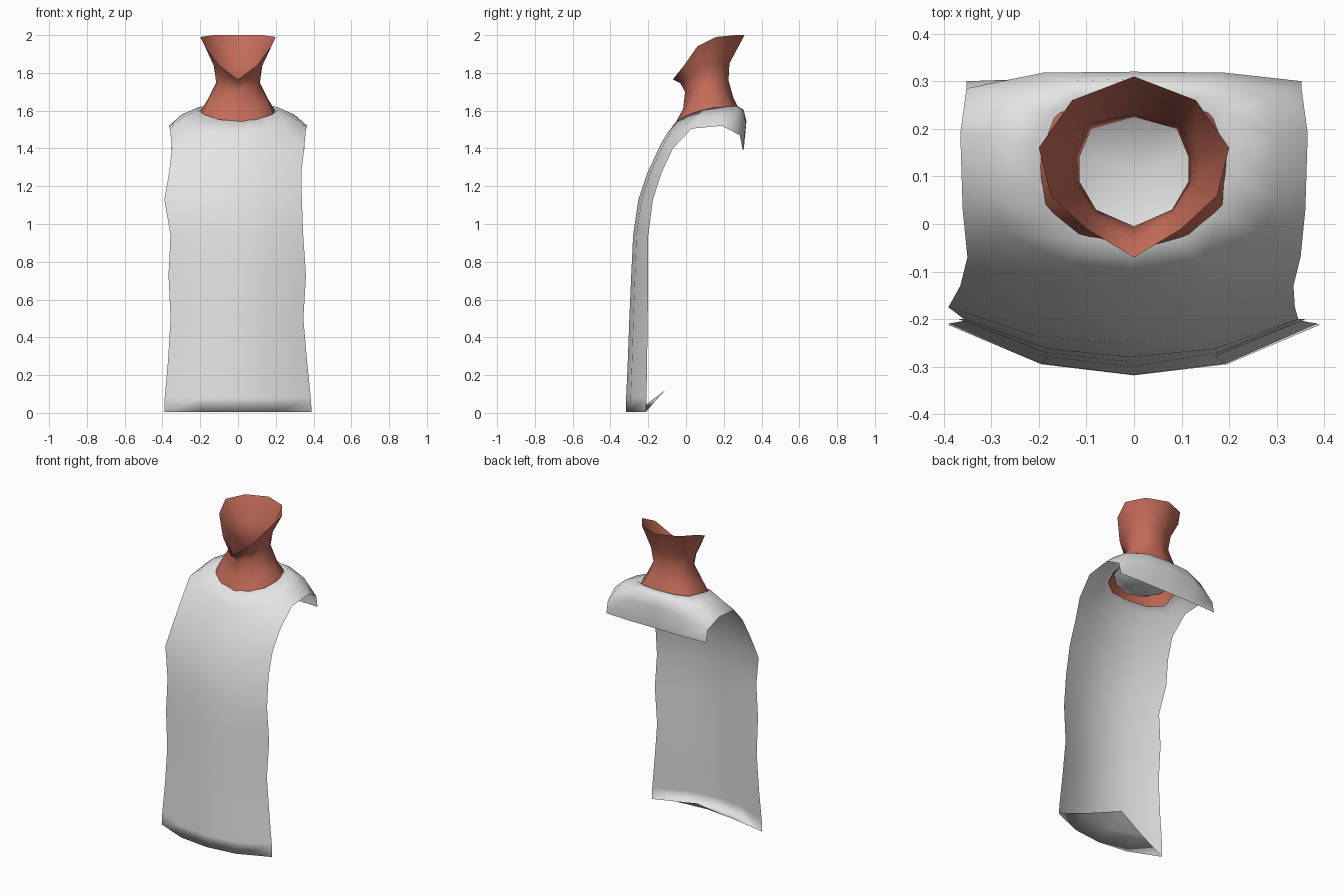
import bpy, bmesh

cube = bpy.data.objects.get("Cube")
if cube:
    bpy.data.objects.remove(cube, do_unlink=True)


def material(name, rgb):
    m = bpy.data.materials.new(name)
    m.use_nodes = True
    m.diffuse_color = (*rgb, 1)
    m.node_tree.nodes["Principled BSDF"].inputs["Base Color"].default_value = (*rgb, 1)
    return m


cloth_grey = material("cloth_grey", (0.78, 0.78, 0.78))
skin_red = material("skin_red", (0.55, 0.15, 0.10))


def full_ring(bm, half):
    """Closed ring from a half (+x) outline running front centre to back centre."""
    pts = list(half) + [(-x, y, z) for x, y, z in half[-2:0:-1]]
    return [bm.verts.new(p) for p in pts]


def bridge(bm, a, b, closed=True):
    n = len(a)
    for i in range(n if closed else n - 1):
        j = (i + 1) % n
        bm.faces.new((a[i], a[j], b[j], b[i]))


def finish(bm, name, mat):
    me = bpy.data.meshes.new(name)
    bm.normal_update()
    bm.to_mesh(me)
    bm.free()
    me.materials.append(mat)
    me.polygons.foreach_set("use_smooth", [True] * len(me.polygons))
    ob = bpy.data.objects.new(name, me)
    bpy.context.collection.objects.link(ob)
    return ob


# Neck: open tube flaring to the shoulders and up to the jaw line
bm = bmesh.new()
neck_halves = [
    [(0, -.07, 1.51), (.13, -.04, 1.50), (.215, .02, 1.51),
     (.215, .15, 1.57), (.17, .24, 1.585), (0, .285, 1.60)],
    [(0, -.015, 1.61), (.10, .0, 1.62), (.16, .06, 1.65),
     (.16, .15, 1.66), (.12, .22, 1.66), (0, .25, 1.67)],
    [(0, -.005, 1.70), (.08, .03, 1.72), (.115, .09, 1.74),
     (.115, .14, 1.75), (.09, .20, 1.76), (0, .225, 1.76)],
    [(0, -.03, 1.745), (.085, .02, 1.78), (.125, .08, 1.83),
     (.13, .14, 1.85), (.10, .21, 1.85), (0, .23, 1.85)],
    [(0, -.07, 1.765), (.10, -.01, 1.84), (.175, .06, 1.94),
     (.20, .16, 1.99), (.13, .26, 2.0), (0, .31, 2.0)],
]
rings = [full_ring(bm, h) for h in neck_halves]
for a, b in zip(rings, rings[1:]):
    bridge(bm, a, b)
finish(bm, "neck", skin_red)

# Tabard: yoke rings from the neck opening out to the shoulder edge
bm = bmesh.new()
rim_half = [(0, -.05, 1.545), (.10, -.035, 1.553), (.18, .015, 1.58), (.213, .09, 1.605),
            (.207, .17, 1.62), (.185, .235, 1.622), (.11, .265, 1.625), (0, .275, 1.625)]
mid_half = [(0, -.10, 1.48), (.14, -.08, 1.485), (.27, -.02, 1.50), (.30, .06, 1.56),
            (.30, .18, 1.578), (.28, .265, 1.575), (.15, .30, 1.60), (0, .305, 1.605)]
edge_half = [(0, -.135, 1.42), (.18, -.12, 1.42), (.35, -.07, 1.40), (.36, .03, 1.505),
             (.365, .19, 1.52), (.352, .285, 1.47), (.19, .318, 1.53), (0, .32, 1.545)]
rim, mid, edge = (full_ring(bm, h) for h in (rim_half, mid_half, edge_half))
bridge(bm, mid, rim)
bridge(bm, edge, mid)

# Lining closing the cloth beneath the neck
inner = full_ring(bm, [(x * .7, .11 + (y - .11) * .7, 1.53 + .3 * (z - 1.545))
                       for x, y, z in rim_half])
bridge(bm, rim, inner)
centre = bm.verts.new((0, .11, 1.53))
for i in range(len(inner)):
    bm.faces.new((inner[i], inner[(i + 1) % len(inner)], centre))

# Short drop over the back
back = edge[5:10]
drop = [bm.verts.new((x, y, 1.395)) for x, y in
        ((.352, .30), (.18, .306), (0, .306), (-.18, .306), (-.352, .30))]
bridge(bm, drop, back, closed=False)

# Long front panel: z, right edge, left edge, centre depth, edge depth
rows = [
    (1.27, -.365, .335, -.205, -.13),
    (1.13, -.39, .338, -.252, -.175),
    (.94, -.357, .345, -.28, -.20),
    (.73, -.368, .36, -.29, -.20),
    (.50, -.357, .346, -.30, -.203),
    (.28, -.37, .365, -.308, -.206),
    (.08, -.388, .385, -.317, -.209),
    (.005, -.39, .39, -.318, -.212),
]
upper = [edge[-2], edge[-1], edge[0], edge[1], edge[2]]
for z, xr, xl, yc, ye in rows:
    lower = []
    for t, w in ((0, 0), (.25, .78), (.5, 1), (.75, .78), (1, 0)):
        lower.append(bm.verts.new((xr + (xl - xr) * t, ye + (yc - ye) * w, z)))
    bridge(bm, lower, upper, closed=False)
    upper = lower

# Hem folded underneath to a rear point
hem = upper
fold_r, fold_c, fold_l, tip = (bm.verts.new(p) for p in (
    (-.195, -.165, .06), (0, -.21, .045), (.195, -.165, .06), (0, -.11, .12)))
for f in ((hem[1], hem[0], fold_r), (hem[2], hem[1], fold_r, fold_c),
          (hem[3], hem[2], fold_c, fold_l), (hem[4], hem[3], fold_l),
          (fold_c, fold_r, tip), (fold_l, fold_c, tip)):
    bm.faces.new(f)
finish(bm, "tabard", cloth_grey)
